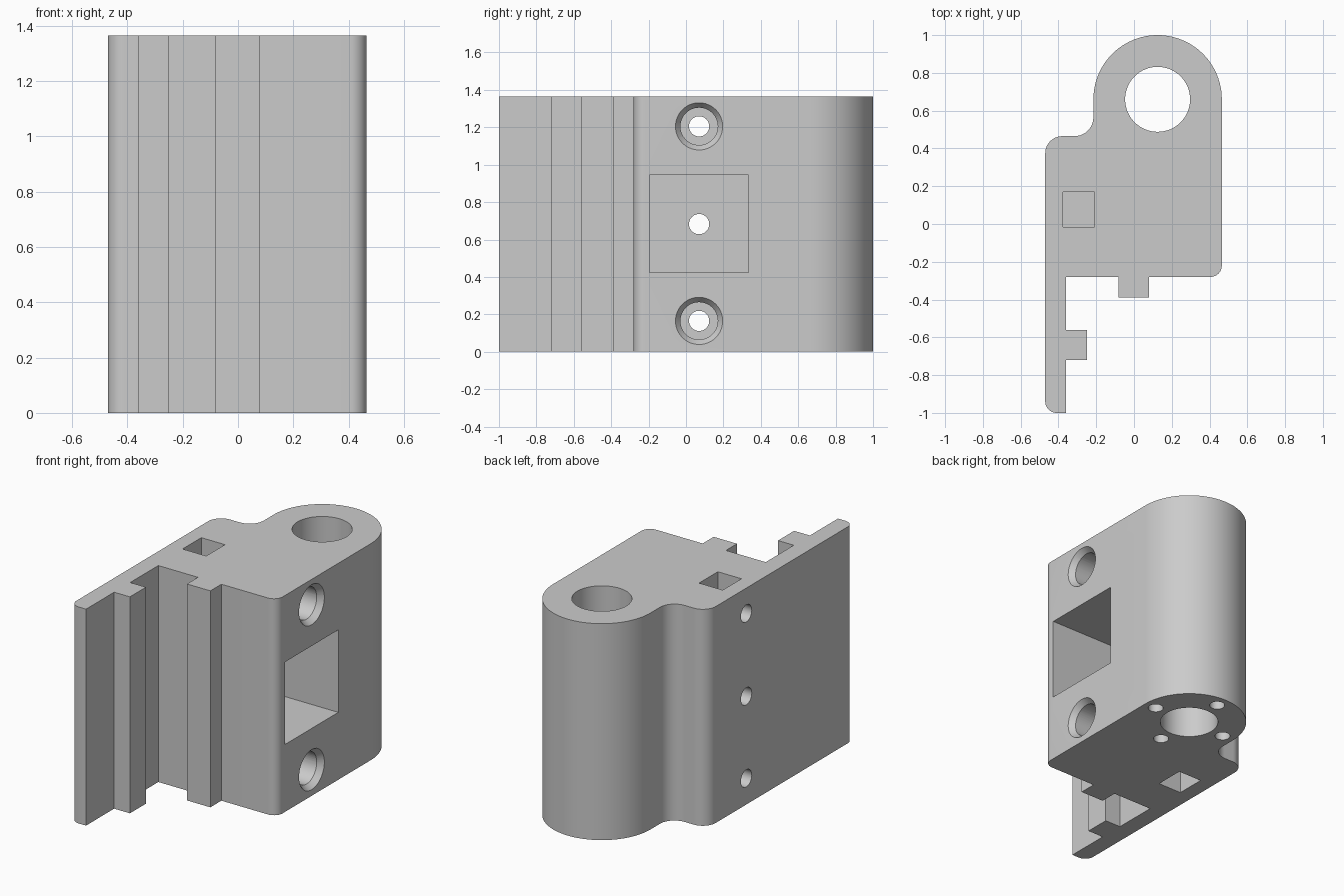
import bpy, bmesh
from math import cos, sin, pi, radians
from mathutils import Matrix, Vector

cube = bpy.data.objects.get("Cube")
if cube:
    bpy.data.objects.remove(cube, do_unlink=True)

HEIGHT = 1.365
HOLE_Y = 0.07
BORE = Vector((0.125, 0.66))
SCREW_Z = (0.165, 1.205)

grey = bpy.data.materials.new("plain_grey")
grey.use_nodes = True
grey.diffuse_color = (0.6, 0.6, 0.6, 1)
grey.node_tree.nodes["Principled BSDF"].inputs["Base Color"].default_value = (0.6, 0.6, 0.6, 1)


def arc(cx, cy, r, start, end, steps=10):
    angles = [radians(start + (end - start) * i / steps) for i in range(steps + 1)]
    return [(cx + r * cos(a), cy + r * sin(a)) for a in angles]


def add_object(name, bm):
    bmesh.ops.recalc_face_normals(bm, faces=bm.faces)
    mesh = bpy.data.meshes.new(name)
    bm.to_mesh(mesh)
    bm.free()
    mesh.materials.append(grey)
    obj = bpy.data.objects.new(name, mesh)
    bpy.context.collection.objects.link(obj)
    return obj


def box(name, low, high):
    low, high = Vector(low), Vector(high)
    bm = bmesh.new()
    bmesh.ops.create_cube(bm, size=1)
    bmesh.ops.scale(bm, vec=high - low, verts=bm.verts)
    bmesh.ops.translate(bm, vec=(low + high) / 2, verts=bm.verts)
    return add_object(name, bm)


def rod(name, start, end, r1, r2=None, sides=48):
    start, end = Vector(start), Vector(end)
    axis = end - start
    turn = axis.to_track_quat('Z', 'Y').to_matrix().to_4x4()
    bm = bmesh.new()
    bmesh.ops.create_cone(bm, cap_ends=True, segments=sides, radius1=r1,
                          radius2=r1 if r2 is None else r2, depth=axis.length,
                          matrix=Matrix.Translation((start + end) / 2) @ turn)
    return add_object(name, bm)


# Extruded outline: rounded bore end, body, tongue and side flange with rib
outline = (
    arc(BORE.x, BORE.y, 0.34, 0, 180, 48)
    + arc(-0.315, 0.565, 0.1, 0, -90)
    + arc(-0.38, 0.375, 0.09, 90, 180)
    + arc(-0.41, -0.94, 0.06, 180, 270)
    + [(-0.36, -1), (-0.36, -0.72), (-0.25, -0.72), (-0.25, -0.56), (-0.36, -0.56),
       (-0.36, -0.28), (-0.083, -0.28), (-0.083, -0.39), (0.08, -0.39), (0.08, -0.28)]
    + arc(0.405, -0.22, 0.06, -90, 0)
)
bm = bmesh.new()
base = bm.faces.new([bm.verts.new((x, y, 0)) for x, y in outline])
top = bmesh.ops.extrude_face_region(bm, geom=[base])["geom"]
bmesh.ops.translate(bm, vec=(0, 0, HEIGHT),
                    verts=[v for v in top if isinstance(v, bmesh.types.BMVert)])
block = add_object("bracket_block", bm)

# Main bore and four blind holes around it underneath
cutters = [rod("bore_cutter", (*BORE, -0.1), (*BORE, HEIGHT + 0.1), 0.172, sides=64)]
for i in range(4):
    x, y = BORE.x + 0.26 * cos(i * pi / 2), BORE.y + 0.26 * sin(i * pi / 2)
    cutters.append(rod("base_hole_cutter", (x, y, -0.1), (x, y, 0.3), 0.045, sides=32))

# Square side pocket
cutters.append(box("pocket_cutter", (-0.2, -0.195, 0.425), (0.6, 0.335, 0.945)))

# Cross holes; the outer two have flared recesses for screw heads
for z in (*SCREW_Z, HEIGHT / 2):
    cutters.append(rod("cross_hole_cutter", (-0.6, HOLE_Y, z), (0.6, HOLE_Y, z), 0.054))
for z in SCREW_Z:
    cutters.append(rod("head_recess_cutter", (0.1, HOLE_Y, z), (0.6, HOLE_Y, z), 0.1))
    cutters.append(rod("flare_cutter", (0.43, HOLE_Y, z), (0.51, HOLE_Y, z), 0.1, 0.16))

# Square nut slots at both ends
cutters.append(box("lower_nut_cutter", (-0.375, -0.017, -0.1), (-0.21, 0.17, 0.26)))
cutters.append(box("upper_nut_cutter", (-0.375, -0.017, HEIGHT - 0.26),
                   (-0.21, 0.17, HEIGHT + 0.1)))

# Cut everything and bake the result
for cutter in cutters:
    cutter.hide_render = True
    mod = block.modifiers.new(cutter.name, 'BOOLEAN')
    mod.operation = 'DIFFERENCE'
    mod.solver = 'EXACT'
    mod.object = cutter
bpy.context.view_layer.update()
evaluated = block.evaluated_get(bpy.context.evaluated_depsgraph_get())
mesh = bpy.data.meshes.new_from_object(evaluated)
block.modifiers.clear()
block.data = mesh
for cutter in cutters:
    bpy.data.objects.remove(cutter, do_unlink=True)

# Smooth the rounded walls, keep edges crisp
bpy.ops.object.select_all(action='DESELECT')
block.select_set(True)
bpy.context.view_layer.objects.active = block
bpy.ops.object.shade_smooth_by_angle(angle=radians(30))
